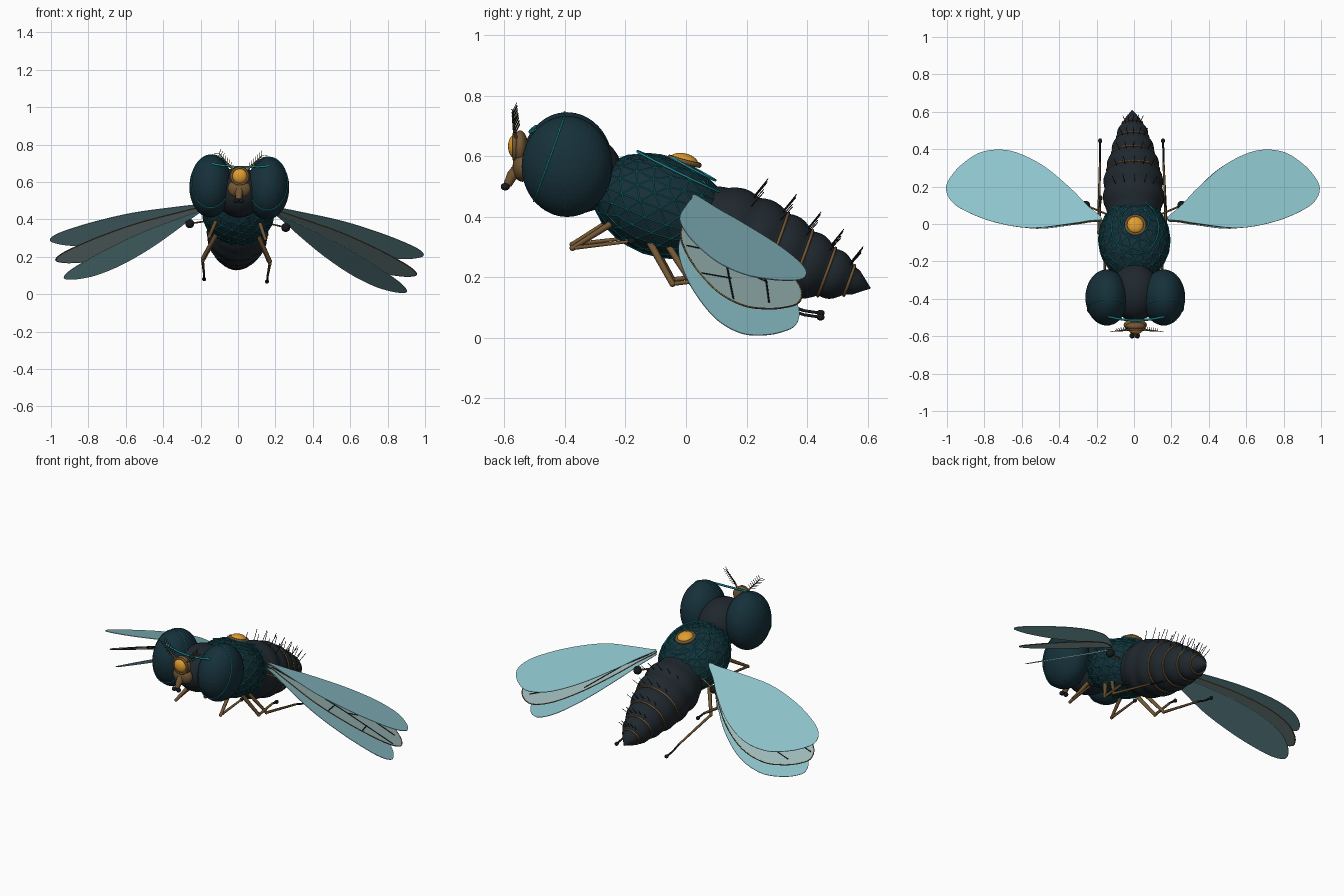
import bpy, bmesh, math
from math import sin, cos, pi, radians
from mathutils import Vector as V, Matrix as M

if "Cube" in bpy.data.objects:
    bpy.data.objects.remove(bpy.data.objects["Cube"])

def mat(name, *c):
    m = bpy.data.materials.new(name)
    m.diffuse_color = (*c, 1)
    m.use_nodes = True
    m.node_tree.nodes["Principled BSDF"].inputs["Base Color"].default_value = m.diffuse_color
    return m

DARK = mat("dark_shell", .014, .021, .027)
EYE = mat("eye_blue", .008, .03, .042)
TEAL = mat("teal_line", .01, .26, .29)
GOLD = mat("gold", .75, .34, .03)
BRONZE = mat("bronze", .17, .095, .035)
BLACK = mat("black", .008, .01, .012)
WING = mat("wing_teal", .27, .56, .61)
WING2 = mat("wing_grey", .35, .5, .5)
parts = []

def add(name, data, m):
    o = bpy.data.objects.new(name, data)
    data.materials.append(m)
    bpy.context.collection.objects.link(o)
    parts.append(o)
    return o

def mesh(name, bm, m, smooth=False):
    me = bpy.data.meshes.new(name)
    for f in bm.faces:
        f.smooth = smooth
    bm.to_mesh(me)
    bm.free()
    return add(name, me, m)

def ball(name, loc, rad, m, tilt=0, ico=0):
    bm = bmesh.new()
    if ico:
        bmesh.ops.create_icosphere(bm, subdivisions=ico, radius=1)
    else:
        bmesh.ops.create_uvsphere(bm, u_segments=24, v_segments=14, radius=1)
    bm.transform(M.Translation(loc) @ M.Rotation(radians(tilt), 4, 'X') @ M.Diagonal((*rad, 1)))
    return mesh(name, bm, m, not ico)

def tube(name, paths, r, m, closed=False, taper=1):
    cu = bpy.data.curves.new(name, 'CURVE')
    cu.dimensions = '3D'
    cu.bevel_depth = r
    cu.bevel_resolution = 1
    cu.use_fill_caps = True
    for pts in paths:
        sp = cu.splines.new('POLY')
        sp.points.add(len(pts) - 1)
        for i, p in enumerate(pts):
            sp.points[i].co = (*p, 1)
            sp.points[i].radius = 1 + (taper - 1) * i / (len(pts) - 1)
        sp.use_cyclic_u = closed
    return add(name, cu, m)

def oval(c, rx, ry, tilt, n=36):
    R = M.Rotation(radians(tilt), 3, 'X')
    return [V(c) + R @ V((rx * cos(2*pi*i/n), ry * sin(2*pi*i/n), 0)) for i in range(n)]

def smooth_path(pts, n=5, closed=True):
    out, k = [], len(pts)
    for i in range(k):
        a, b, c, d = (V(pts[(i + j) % k]) for j in (-1, 0, 1, 2))
        for s in range(n):
            t = s / n
            out.append(.5 * (2*b + (c-a)*t + (2*a-5*b+4*c-d)*t*t + (3*b-a-3*c+d)*t**3))
    return out

# Thorax with a triangular wire net
TH, TR = (0, -.085, .435), V((.192, .23, .165))
ball("thorax", TH, TR, EYE, -20, 3)
net = ball("thorax_net", TH, TR * 1.006, TEAL, -20, 3)
w = net.modifiers.new("wire", 'WIREFRAME')
w.thickness = .0035
tube("thorax_rings", [oval((0, -.015, .545), .127, .162, -26), oval((0, .022, .56), .075, .085, -28)], .004, TEAL, True)
ball("back_button", (0, -.005, .585), (.045, .046, .024), GOLD, -15)
tube("back_button_rim", [oval((0, -.005, .583), .05, .05, -15)], .009, BRONZE, True)

# Head and eyes
ball("head", (0, -.365, .545), (.13, .155, .135), DARK)
for s in (-1, 1):
    ec, er = V((s*.152, -.393, .572)), V((.115, .15, .167))
    ball("eye", ec, er, EYE, 0, 4)
    n, d = V((0, -.93, .37)), .42
    k = math.sqrt(1 - d*d)
    side, up = V((1, 0, 0)), V((0, .37, .93))
    ring = []
    for i in range(40):
        a = 2*pi*i/40
        p = n*d + k*(side*cos(a) + up*sin(a))
        ring.append(ec + V(p[j]*er[j]*1.005 for j in range(3)))
    tube("eye_ring", [ring], .003, TEAL, True)
tube("brow_arc", [[(x*.15, -.515 + .02*x*x, .68 + .012*x*x) for x in [i/6 - 1 for i in range(13)]]], .006, TEAL)

# Face jewel, snout and antennae
ball("face_plate", (0, -.54, .565), (.062, .033, .05), BRONZE)
ball("face_socket", (0, -.548, .63), (.055, .026, .055), BRONZE)
ball("face_jewel", (0, -.562, .632), (.041, .026, .041), GOLD)
tube("face_jewel_rim", [oval((0, -.566, .632), .044, .044, 90)], .007, BRONZE, True)
tube("snout", [[(0, -.55, .56), (0, -.575, .535), (0, -.59, .505)]], .026, BRONZE, taper=.6)
for s in (-1, 1):
    ball("snout_lobe", (s*.014, -.597, .499), (.014, .015, .012), BLACK)
    path = [V((s*.03, -.56, .655)), V((s*.06, -.568, .69)), V((s*.09, -.571, .72)), V((s*.115, -.573, .748))]
    tube("antenna", [path], .006, BRONZE, taper=.4)
    hairs = []
    for i in range(7):
        p = path[0].lerp(path[-1], .25 + i*.12)
        hairs += [[p, p + V((s*.03, -.004, .004))], [p, p + V((-s*.004, .014, .028))]]
    tube("antenna_hairs", hairs, .0014, BLACK)

# Abdomen: bulging rings lathed along a sloping axis
A0 = V((0, .05, .37))
AX = (V((0, .61, .163)) - A0).normalized()
UP = V((1, 0, 0)).cross(AX)
knots = [(-.06, .09), (.04, .148), (.15, .153), (.256, .137), (.352, .11), (.442, .082), (.522, .05)]
prof = []
for (t0, r0), (t1, r1) in zip(knots, knots[1:]):
    for i in range(6):
        k = i / 6
        prof.append((t0 + (t1-t0)*k, r0 + (r1-r0)*k + .014*sin(pi*k)))
prof += [(.522, .05), (.545, .042), (.597, .001)]
bm = bmesh.new()
N = 32
rows = [[bm.verts.new(A0 + AX*t + r*(V((1, 0, 0))*cos(2*pi*i/N) + UP*sin(2*pi*i/N))) for i in range(N)] for t, r in prof]
for a, b in zip(rows, rows[1:]):
    for i in range(N):
        bm.faces.new((a[i], a[(i+1) % N], b[(i+1) % N], b[i]))
bm.faces.new(rows[0])
bm.faces.new(rows[-1])
bmesh.ops.recalc_face_normals(bm, faces=bm.faces)
mesh("abdomen", bm, DARK, True)
tilt = 90 - math.degrees(math.atan2(-AX.z, AX.y))
tube("abdomen_bands", [oval(A0 + AX*t, r + .003, r + .003, tilt) for t, r in knots[3:]], .005, BRONZE, True)
hairs = []
for t, r in knots[2:]:
    for a in (-40, -20, 0, 20, 40):
        d = V((1, 0, 0))*sin(radians(a)) + UP*cos(radians(a))
        p = A0 + AX*(t - .02) + d*r
        hairs.append([p, p + d*.035 + V((0, .035, .025))])
tube("abdomen_hairs", hairs, .0016, BLACK)

# Three stacked wings on each side
outline = [(0, 0), (.1, .06), (.2, .13), (.38, .225), (.58, .268), (.76, .235), (.89, .15), (.97, .065), (1, 0),
           (.97, -.06), (.88, -.1), (.7, -.13), (.46, -.125), (.2, -.06), (.08, -.025)]
veins = [[(.03, 0), (.3, .02), (.6, .01), (.97, -.03)], [(.05, .01), (.35, .1), (.65, .14), (.88, .11)],
         [(.35, .1), (.4, .02)], [(.6, .01), (.66, .14)], [(.5, .015), (.55, -.12)], [(.75, 0), (.8, -.11)],
         [(.2, .05), (.4, .2)]]
wings = [("upper", (.175, .03, .478), (1, .19, .25), 1, WING),
         ("middle", (.178, .025, .465), (.965, .19, .145), .95, WING2),
         ("lower", (.18, .02, .45), (.918, .18, .052), .95, WING)]
for s in (-1, 1):
    for name, root, tip, wid, m in wings:
        root, tip = V(root), V(tip)
        def place(p, lift=0):
            q = root + (tip-root)*p[0] + V((0, 1, -.33))*p[1]*wid
            return V((s*q.x, q.y, q.z + lift))
        pts = [place(p) for p in smooth_path(outline)]
        bm = bmesh.new()
        bm.faces.new([bm.verts.new(p) for p in pts])
        o = mesh(name + "_wing", bm, m)
        so = o.modifiers.new("thickness", 'SOLIDIFY')
        so.thickness = .003
        so.offset = 0
        if name == "middle":
            tube("wing_rim", [pts], .003, BRONZE, True)
            tube("wing_veins", [[place(p, .002) for p in v] for v in veins], .003, BLACK)

# Legs and balancers
for s in (-1, 1):
    def leg(name, pts, r):
        pts = [V((s*x, y, z)) for x, y, z in pts]
        tube(name + "_thigh", [pts[:2]], r, BRONZE, taper=.75)
        tube(name + "_shin", [pts[1:3]], r*.65, BRONZE, taper=.75)
        ball(name + "_knee", pts[1], (r*.8,)*3, BRONZE)
        if len(pts) > 3:
            tube(name + "_foot", [pts[2:]], r*.45, BLACK)
        ball(name + "_toe", pts[-1], (.011, .013, .011), BLACK)
    leg("front_leg", [(.12, -.25, .38), (.15, -.375, .302), (.155, -.18, .325)], .012)
    leg("middle_leg", [(.11, -.12, .32), (.18, -.045, .185), (.175, .09, .2), (.17, .14, .19)], .013)
    leg("hind_leg", [(.11, -.06, .31), (.18, .03, .17), (.17, .33, .102), (.17, .39, .082), (.168, .445, .074)], .012)
    tube("balancer_stalk", [[(s*.14, .05, .39), (s*.257, .1, .367)]], .005, BRONZE)
    ball("balancer", (s*.257, .1, .367), (.024, .024, .024), BLACK)

# Whole insect leans slightly to its side
pivot = M.Translation((0, 0, .4))
lean = pivot @ M.Rotation(radians(2.3), 4, 'Y') @ pivot.inverted()
for o in parts:
    o.matrix_basis = lean @ o.matrix_basis
